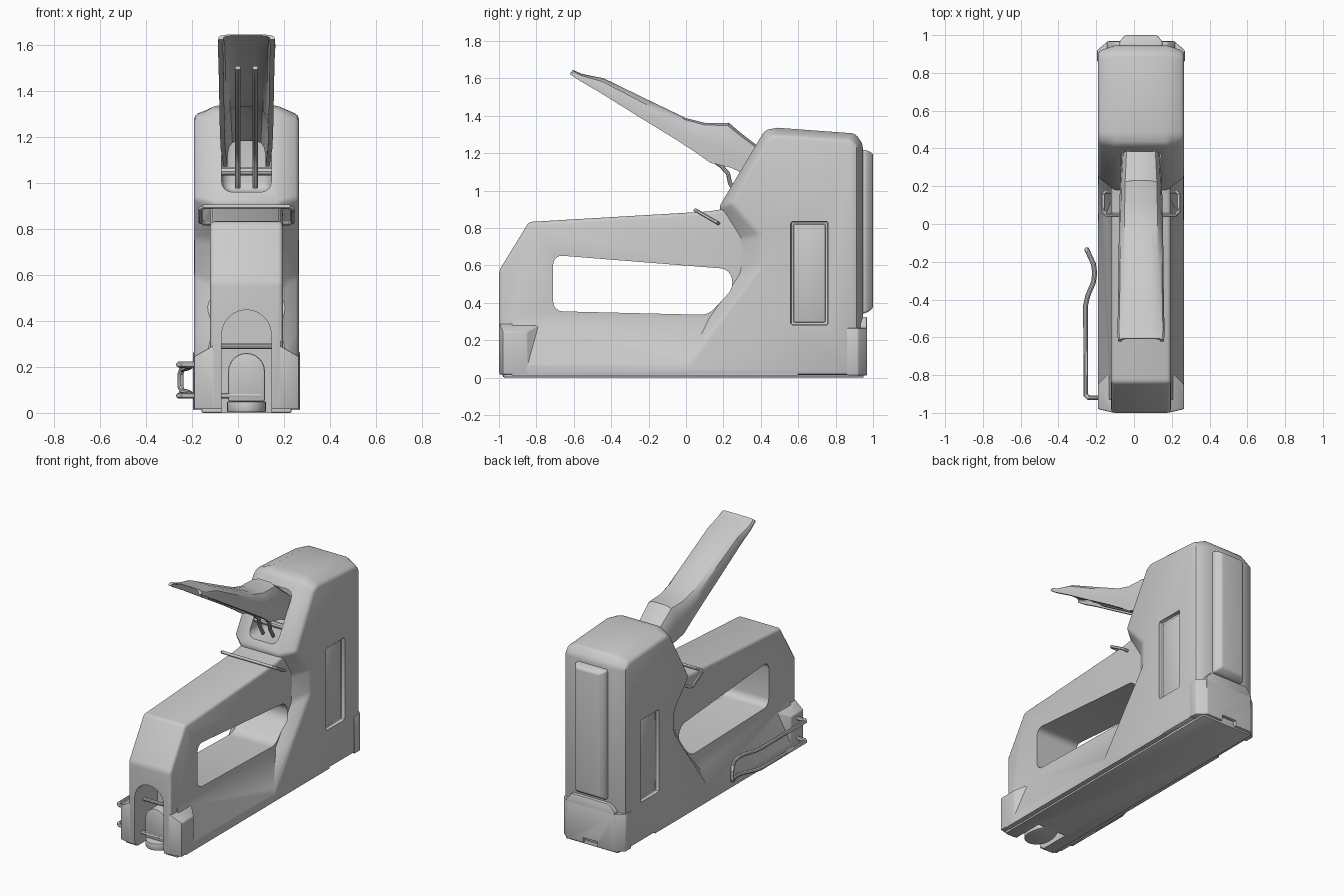
import bpy, bmesh, math

if "Cube" in bpy.data.objects:
    bpy.data.objects.remove(bpy.data.objects["Cube"])

XC = 0.037  # centre plane of the body


def loft(name, rings, bevel=0.0, segs=2):
    """Closed solid through equal-length rings of points."""
    bm = bmesh.new()
    vs = [[bm.verts.new(p) for p in r] for r in rings]
    n = len(rings[0])
    for a, b in zip(vs, vs[1:]):
        for i in range(n):
            j = (i + 1) % n
            bm.faces.new((a[i], a[j], b[j], b[i]))
    bm.faces.new(vs[0])
    bm.faces.new(vs[-1])
    bmesh.ops.recalc_face_normals(bm, faces=bm.faces)
    me = bpy.data.meshes.new(name)
    bm.to_mesh(me)
    bm.free()
    ob = bpy.data.objects.new(name, me)
    bpy.context.collection.objects.link(ob)
    if bevel:
        m = ob.modifiers.new("bevel", 'BEVEL')
        m.width, m.segments, m.limit_method = bevel, segs, 'ANGLE'
        m.angle_limit = math.radians(25)
        apply(ob, m)
    return ob


def select(ob):
    bpy.ops.object.select_all(action='DESELECT')
    ob.select_set(True)
    bpy.context.view_layer.objects.active = ob


def apply(ob, m):
    select(ob)
    bpy.ops.object.modifier_apply(modifier=m.name)


def side(hw, pts):
    """Side-view (y, z) outline placed at offset hw from the centre plane."""
    return [(XC + hw, y, z) for y, z in pts]


def prism(name, hw, pts, bevel=0.0, segs=2):
    return loft(name, [side(-hw, pts), side(hw, pts)], bevel, segs)


def flared(name, wo, outer, wi, inner, bevel=0.0):
    return loft(name, [side(-wo, outer), side(-wi, inner),
                       side(wi, inner), side(wo, outer)], bevel)


def rect(y0, y1, z0, z1):
    return [(y0, z0), (y1, z0), (y1, z1), (y0, z1)]


def arch(name, hw, z0, zs, y0, y1, bevel=0.0, rise=None):
    rise = rise or hw
    prof = [(-hw, z0), (hw, z0)]
    prof += [(hw * math.cos(t * math.pi / 12), zs + rise * math.sin(t * math.pi / 12)) for t in range(13)]
    return loft(name, [[(XC + x, y, z) for x, z in prof] for y in (y0, y1)], bevel)


def boolean(ob, other, op='DIFFERENCE', remove=True):
    m = ob.modifiers.new("bool", 'BOOLEAN')
    m.operation, m.object, m.solver = op, other, 'EXACT'
    apply(ob, m)
    if remove:
        bpy.data.objects.remove(other)


def wire(name, pts, r):
    cu = bpy.data.curves.new(name, 'CURVE')
    cu.dimensions = '3D'
    cu.bevel_depth, cu.bevel_resolution, cu.use_fill_caps = r, 3, True
    sp = cu.splines.new('POLY')
    sp.points.add(len(pts) - 1)
    for p, c in zip(sp.points, pts):
        p.co = (*c, 1)
    ob = bpy.data.objects.new(name, cu)
    bpy.context.collection.objects.link(ob)
    select(ob)
    bpy.ops.object.convert(target='MESH')
    return ob


# Body: grip frame, flaring rail, foot and head joined into one shell
body = prism("body", 0.158, [(-1, .018), (-1, .57), (-.84, .832), (.12, .888),
                             (.5, .95), (.5, .018)], 0.02, 3)
rail = flared("rail", 0.227, [(-.93, .012), (-.93, .06), (.6, .06), (.6, .012)],
              0.155, [(-.93, .012), (-.93, .33), (.6, .33), (.6, .012)])
foot = flared("foot", 0.228, rect(-.98, -.85, .016, .245),
              0.15, rect(-.998, -.77, .016, .29), 0.006)
head = flared("head", 0.228,
              [(.915, .014), (.915, 1.24), (.88, 1.27), (.47, 1.295), (.43, 1.27), (.24, .93),
               (.40, .76), (.40, .60), (.22, .36), (0, .05), (0, .014)],
              0.14,
              [(.945, .014), (.945, 1.25), (.905, 1.305), (.47, 1.337), (.42, 1.32), (.175, .91),
               (.27, .74), (.265, .55), (.12, .335), (-.1, .1), (-.1, .014)], 0.018)
for part in (rail, foot, head):
    boolean(body, part, 'UNION')

# Openings: finger hole, handle slot and shallow side windows
boolean(body, prism("hole_cut", 0.4, [(-.71, .355), (-.71, .655), (.235, .58), (.255, .48),
                                      (.12, .335)], 0.05, 4))
boolean(body, prism("slot_cut", 0.108, rect(-.05, .56, .96, 1.26), 0.045, 4))
for s in (-1, 1):
    a, b = s * 0.203, s * 0.3
    r = rect(.56, .76, .28, .835)
    boolean(body, loft("window_cut", [side(a, r), side(b, r)], 0.012))
    # thin raised rim just inside the window
    r = rect(.575, .745, .295, .82)
    loft("window_panel", [side(s * .19, r), side(s * .21, r)], 0.006)

# Base plate, with the arched front notch cut through both
base = prism("base_plate", 0.195, rect(-.975, .95, 0, .025), 0.006)
notch = arch("notch_cut", 0.108, -.1, .34, -1.1, -.755)
boolean(base, notch, remove=False)
boolean(body, notch)

# Magazine end seen inside the notch
pusher = arch("magazine_pusher", 0.08, .05, .18, -.93, -.74, 0.008)
tongue = loft("magazine_tongue", [[(XC + .085 * math.cos(t), -.88 + .1 * math.sin(t) if math.sin(t) < 0 else
                                    -.88 + .15 * math.sin(t), z)
                                   for t in [k * math.pi / 12 for k in range(24)]] for z in (.003, .05)], 0.006)
wire("notch_pin", [(XC - .12, -.9, .29), (XC + .12, -.9, .29)], 0.012)

# Rear cover strip and nose plate
back = loft("rear_strip", [
    [(XC + x, .93, z) for x, z in ((-.115, .34), (.115, .34), (.115, 1.22), (-.115, 1.22))],
    [(XC + x, .965, z) for x, z in ((-.115, .345), (.115, .345), (.115, 1.215), (-.115, 1.215))],
    [(XC + x, 1.0, z) for x, z in ((-.085, .37), (.085, .37), (.085, 1.2), (-.085, 1.2))]], 0.012, 3)
plan = [(-.232, .86), (-.232, .92), (-.175, .968), (.175, .968), (.232, .92), (.232, .86)]
nose = loft("nose_plate", [[(XC + x, y, z) for x, y in plan] for z in (.012, .265)], 0.005)
boolean(nose, prism("nose_cut", 0.055, rect(.93, 1.1, -.1, .05)))
loft("nose_tab", [[(XC + x, y, z) for x, z in ((-.18, .2), (.18, .2), (.18, .28), (.14, .325),
                                                (-.14, .325), (-.18, .28))] for y in (.93, .967)], 0.004)

# Squeeze handle: hollow channel lofted from tip to pivot
half = [(1, 0), (1, .45), (.93, .75), (.75, .93), (.4, 1)]
outer = half + [(-u, v) for u, v in reversed(half)]
inner = [(u * .82, v * .8) for u, v in reversed(outer)]
rings = []
for yt, zt, yb, zb, hw in [(-.605, 1.645, -.622, 1.622, .122), (-.555, 1.623, -.565, 1.585, .125),
                           (-.44, 1.60, -.47, 1.53, .122), (-.2, 1.483, -.25, 1.393, .119),
                           (0, 1.387, -.05, 1.27, .117), (.1, 1.362, .05, 1.205, .115),
                           (.23, 1.362, .13, 1.148, .112), (.29, 1.31, .24, 1.122, .108),
                           (.42, 1.21, .35, 1.07, .1)]:
    rings.append([(XC + u * hw, yb + (yt - yb) * v, zb + (zt - zb) * v) for u, v in outer + inner])
handle = loft("handle", rings)

# Handle ribs, pivot pin
for x in (-.038, .038):
    wire("handle_rib", [(XC + x, y, z) for y, z in
                        ((-.36, 1.50), (-.3, 1.44), (.05, 1.225), (.19, 1.13), (.225, 1.09),
                         (.235, 1.04), (.27, .98))], 0.012)
wire("pivot_pin", [(XC - .12, .29, 1.05), (XC + .12, .29, 1.05)], 0.02)

# Handle lock wire over the grip
lock = [(.13, .17, .825), (.185, .172, .825), (.2, .16, .832), (.2, .065, .887), (.185, .05, .895)]
wire("lock_wire", [(XC + x, y, z) for x, y, z in lock] +
     [(XC - x, y, z) for x, y, z in reversed(lock)], 0.01)

# Belt clip wire on the left side
clip = [(.1, -.92, .075), (-.24, -.92, .075), (-.256, -.905, .075), (-.256, -.43, .075), (-.245, -.38, .077),
        (-.215, -.31, .08), (-.208, -.26, .083), (-.215, -.21, .087), (-.243, -.15, .095), (-.25, -.135, .115)]
wire("belt_clip", clip + [(x, y, .285 - z) for x, y, z in reversed(clip[1:])] + [(-.15, -.92, .21)], 0.013)

# Smooth shading with sharp edges kept
for ob in list(bpy.context.scene.objects):
    select(ob)
    bpy.ops.object.shade_smooth_by_angle(angle=math.radians(32))
